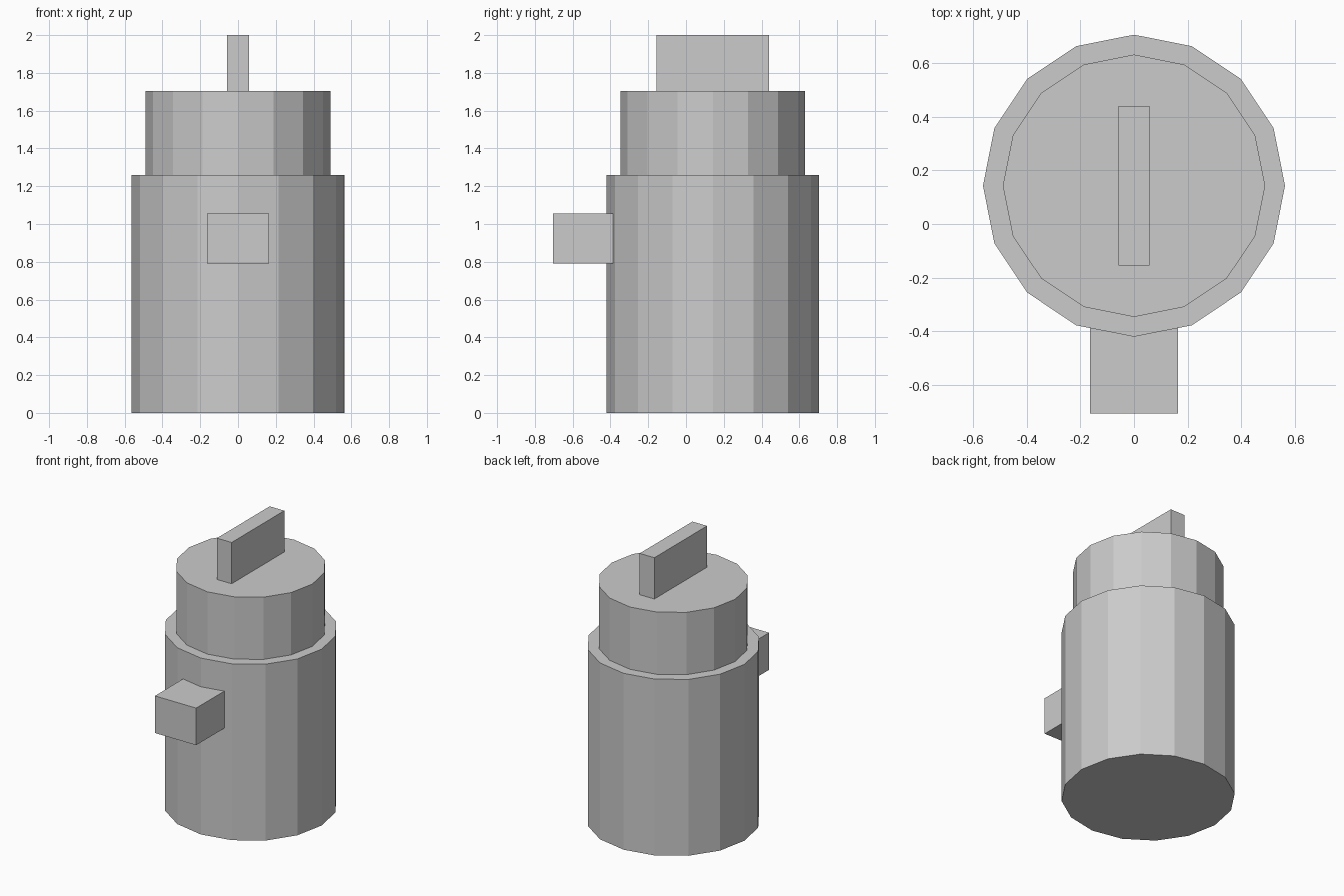
import bpy
import bmesh
from mathutils import Matrix, Vector

if "Cube" in bpy.data.objects:
    bpy.data.objects.remove(bpy.data.objects["Cube"])

grey = bpy.data.materials.new("light grey")
grey.diffuse_color = (0.6, 0.6, 0.6, 1)
grey.use_nodes = True
grey.node_tree.nodes["Principled BSDF"].inputs["Base Color"].default_value = grey.diffuse_color

SIDES = 16
AXIS_Y = 0.1425  # centre line of the round parts


def finish(name, bm):
    bmesh.ops.recalc_face_normals(bm, faces=bm.faces)
    mesh = bpy.data.meshes.new(name)
    bm.to_mesh(mesh)
    bm.free()
    mesh.materials.append(grey)
    obj = bpy.data.objects.new(name, mesh)
    bpy.context.collection.objects.link(obj)
    return obj


def drum(name, radius, z0, z1):
    bm = bmesh.new()
    bmesh.ops.create_cone(bm, cap_ends=True, segments=SIDES, radius1=radius,
                          radius2=radius, depth=z1 - z0,
                          matrix=Matrix.Translation((0, AXIS_Y, (z0 + z1) / 2)))
    return finish(name, bm)


def box(name, low, high):
    low, high = Vector(low), Vector(high)
    bm = bmesh.new()
    bmesh.ops.create_cube(bm, size=1, matrix=Matrix.Translation((low + high) / 2)
                          @ Matrix.Diagonal((*(high - low), 1)))
    return finish(name, bm)


# Main body and the narrower cap on top
drum("body", 0.5625, 0, 1.26)
drum("cap", 0.4885, 1.26, 1.705)

# Grip bar across the cap
box("top_grip", (-0.058, -0.155, 1.69), (0.058, 0.44, 2.0))

# Block on the front, slightly sunk into the body
box("front_block", (-0.163, -0.705, 0.79), (0.163, -0.35, 1.055))
